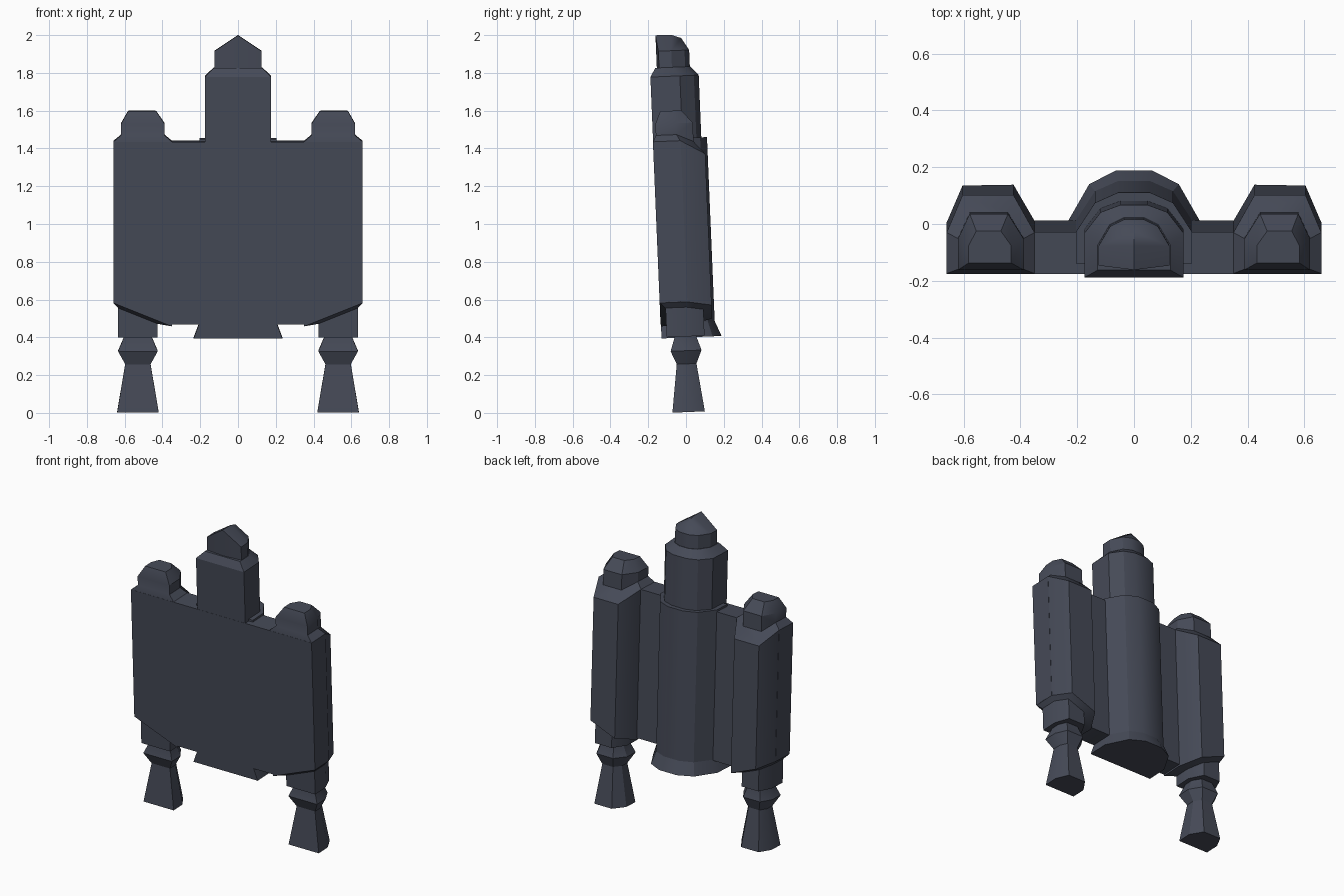
import bpy, bmesh, math
from mathutils import Matrix

cube = bpy.data.objects.get("Cube")
if cube:
    bpy.data.objects.remove(cube, do_unlink=True)

slate = bpy.data.materials.new("dark_slate")
slate.use_nodes = True
COLOUR = (0.06, 0.068, 0.095, 1)
slate.diffuse_color = COLOUR
slate.node_tree.nodes["Principled BSDF"].inputs["Base Color"].default_value = COLOUR

# The whole pack leans slightly forward about mid height
LEAN = (Matrix.Translation((0, 0, 1.005)) @ Matrix.Rotation(math.radians(2.4), 4, 'X')
        @ Matrix.Translation((0, 0, -1)))


def finish(name, bm):
    bmesh.ops.recalc_face_normals(bm, faces=bm.faces)
    bm.transform(LEAN)
    mesh = bpy.data.meshes.new(name)
    bm.to_mesh(mesh)
    bm.free()
    mesh.materials.append(slate)
    obj = bpy.data.objects.new(name, mesh)
    bpy.context.collection.objects.link(obj)
    bpy.ops.object.select_all(action='DESELECT')
    obj.select_set(True)
    bpy.context.view_layer.objects.active = obj
    bpy.ops.object.shade_smooth_by_angle(angle=math.radians(30))
    return obj


def loft(name, rings):
    """Skin a stack of equal-length point rings and close both ends."""
    bm = bmesh.new()
    loops = [[bm.verts.new(p) for p in ring] for ring in rings]
    for a, b in zip(loops, loops[1:]):
        for i in range(len(a)):
            j = (i + 1) % len(a)
            bm.faces.new((a[i], a[j], b[j], b[i]))
    bm.faces.new(loops[0])
    bm.faces.new(loops[-1])
    return finish(name, bm)


def round_back(w, y0, ym, y1, z):
    """Flat-fronted section with a faceted round back."""
    half = [(w, y0), (w, ym), (0.67 * w, ym + 0.74 * (y1 - ym)), (0.27 * w, y1)]
    outline = half + [(-x, y) for x, y in reversed(half)]
    return [(x, y, z) for x, y in outline]


def hexagon(side, x0, x1, y0, y1, z, back_drop=0, slope=0, ym=None):
    """Flat-fronted section with two chamfered back corners; z may tilt with x or drop at the back."""
    w = x1 - x0
    if ym is None:
        ym = y0 + 0.55 * (y1 - y0)
    pts = [(x0, y0, 0), (x1, y0, 0), (x1, ym, 0),
           (x1 - 0.18 * w, y1, 1), (x0 + 0.24 * w, y1, 1), (x0, ym, 0)]
    return [(side * x, y, z - back_drop * back + slope * (x - x1)) for x, y, back in pts]


# Broad front panel with clipped lower corners
half = [(0.37, 0.47), (0.66, 0.585), (0.66, 1.437)]
outline = half + [(-x, z) for x, z in reversed(half)]
loft("front_panel", [[(x, y, z) for x, z in outline] for y in (-0.157, -0.01)])

# Central spine, bottom flare and upper tube
loft("spine", [round_back(0.205, -0.12, -0.01, 0.13, z) for z in (0.47, 1.45)])
loft("bottom_flare", [round_back(0.235, -0.155, -0.02, 0.163, 0.395),
                      round_back(0.205, -0.155, -0.01, 0.13, 0.475)])
loft("upper_tube", [round_back(0.175, -0.156, 0, 0.1, 1.4),
                    round_back(0.175, -0.156, 0, 0.1, 1.78),
                    round_back(0.128, -0.128, -0.04, 0.058, 1.827)])

# Pointed cap with a ridge running front to back
bm = bmesh.new()
cap = [p for z in (1.81, 1.915) for p in round_back(0.125, -0.108, -0.04, 0.055, z)]
cap += [(0, -0.12, 1.81), (0, -0.12, 2), (0, -0.035, 1.998), (0, 0.015, 1.98)]
for p in cap:
    bm.verts.new(p)
bmesh.ops.convex_hull(bm, input=bm.verts)
finish("tube_cap", bm)

# Side pods with domed caps, feet and nozzles
for side, label in ((1, "left"), (-1, "right")):
    loft(label + "_pod", [
        hexagon(side, 0.425, 0.635, -0.127, 0.073, 0.4),
        hexagon(side, 0.425, 0.635, -0.127, 0.073, 0.555, slope=0.4),
        hexagon(side, 0.35, 0.6595, -0.156, 0.117, 0.583, slope=0.4, ym=-0.012),
        hexagon(side, 0.35, 0.6595, -0.156, 0.117, 1.437, back_drop=0.075, ym=-0.012),
        hexagon(side, 0.388, 0.62, -0.14, 0.058, 1.47, back_drop=0.04),
        hexagon(side, 0.388, 0.62, -0.14, 0.058, 1.53),
        hexagon(side, 0.433, 0.582, -0.112, 0.0, 1.597)])
    nozzle = [(0.075, 0.41), (0.075, 0.395), (0.105, 0.325), (0.067, 0.255),
              (0.1, 0.06), (0.11, 0)]
    loft(label + "_nozzle", [
        hexagon(side, 0.53 - r, 0.53 + r, -0.028 - 0.78 * r, -0.028 + 0.78 * r, z)
        for r, z in nozzle])
